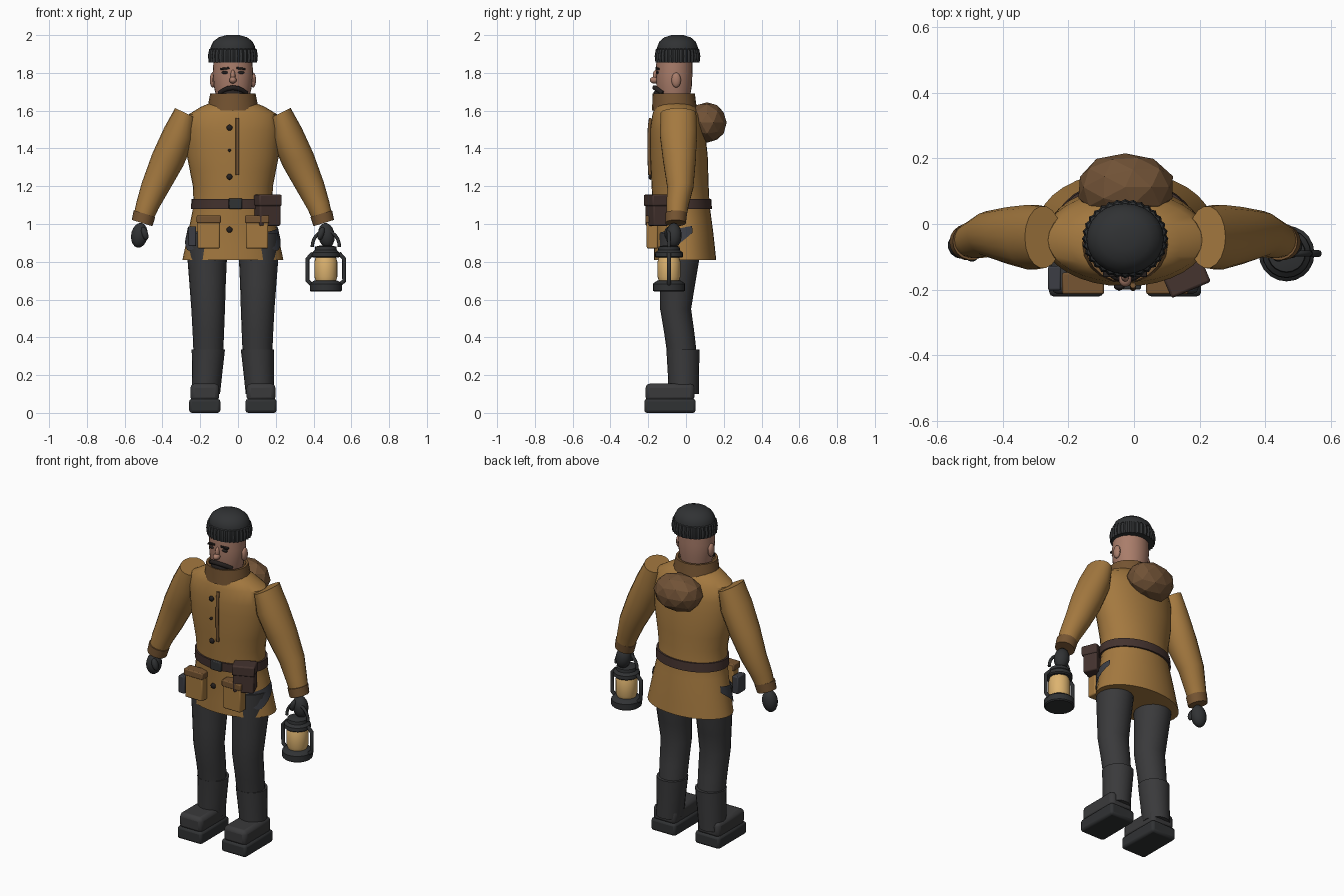
import bpy, bmesh, math, random
from mathutils import Vector, Matrix

if "Cube" in bpy.data.objects:
    bpy.data.objects.remove(bpy.data.objects["Cube"])

random.seed(4)
CX = -0.027  # body centre line


def mat(name, r, g, b):
    m = bpy.data.materials.new(name)
    m.diffuse_color = (r, g, b, 1)
    m.use_nodes = True
    m.node_tree.nodes["Principled BSDF"].inputs["Base Color"].default_value = m.diffuse_color
    return m


COAT = mat("ochre_cloth", .37, .19, .05)
TRIM = mat("brown_trim", .18, .09, .032)
BAG = mat("bag_brown", .165, .085, .037)
LEATHER = mat("dark_leather", .058, .033, .028)
TROUSER = mat("charcoal_cloth", .042, .042, .044)
DARK = mat("dark_knit_and_iron", .030, .032, .034)
SKIN = mat("skin", .40, .205, .145)
HAIR = mat("dark_hair", .018, .014, .013)
GLASS = mat("amber_glass", .72, .45, .16)
SLATE = mat("slate_patch", .045, .048, .058)


def finish(name, bm, m, smooth=True, bevel=0):
    bmesh.ops.recalc_face_normals(bm, faces=bm.faces)
    me = bpy.data.meshes.new(name)
    bm.to_mesh(me)
    bm.free()
    me.materials.append(m)
    ob = bpy.data.objects.new(name, me)
    bpy.context.collection.objects.link(ob)
    bpy.context.view_layer.objects.active = ob
    if bevel:
        b = ob.modifiers.new("bevel", "BEVEL")
        b.width, b.segments = bevel, 2
    if smooth:
        for o in bpy.context.selected_objects:
            o.select_set(False)
        ob.select_set(True)
        bpy.ops.object.shade_smooth_by_angle(angle=math.radians(38))
    return ob


def loft(name, rings, m, n=24, rib=0):
    """Skin over oval rings (x, y, z, rx, ry, tilt about y)."""
    bm = bmesh.new()
    loops = []
    for r in rings:
        x, y, z, rx, ry = r[:5]
        rot = Matrix.Rotation(r[5] if len(r) > 5 else 0, 3, 'Y')
        loop = []
        for i in range(n):
            a = 2 * math.pi * i / n
            k = 1 - rib * (i % 2)
            p = rot @ Vector((rx * k * math.cos(a), ry * k * math.sin(a), 0))
            loop.append(bm.verts.new(p + Vector((x, y, z))))
        loops.append(loop)
    for a, b in zip(loops, loops[1:]):
        for i in range(n):
            bm.faces.new((a[i], a[(i + 1) % n], b[(i + 1) % n], b[i]))
    bm.faces.new(loops[0])
    bm.faces.new(loops[-1])
    return finish(name, bm, m)


def box(name, c, s, m, yaw=0, bevel=.008, roll=0):
    bm = bmesh.new()
    M = (Matrix.Translation(c) @ Matrix.Rotation(yaw, 4, 'Z') @ Matrix.Rotation(roll, 4, 'Y')
         @ Matrix.Diagonal((*s, 1)))
    bmesh.ops.create_cube(bm, size=1, matrix=M)
    return finish(name, bm, m, bevel=bevel)


def ball(name, c, s, m, roll=0):
    bm = bmesh.new()
    M = Matrix.Translation(c) @ Matrix.Rotation(roll, 4, 'Y') @ Matrix.Diagonal((*s, 1))
    bmesh.ops.create_uvsphere(bm, u_segments=14, v_segments=9, radius=1, matrix=M)
    return finish(name, bm, m)


def tube(name, pts, r, m):
    cu = bpy.data.curves.new(name, 'CURVE')
    cu.dimensions = '3D'
    cu.bevel_depth, cu.bevel_resolution, cu.use_fill_caps = r, 2, True
    s = cu.splines.new('POLY')
    s.points.add(len(pts) - 1)
    for p, q in zip(s.points, pts):
        p.co = (*q, 1)
    cu.materials.append(m)
    ob = bpy.data.objects.new(name, cu)
    bpy.context.collection.objects.link(ob)
    return ob


# Coat body: z, half width, front y, back y
PROFILE = [(.81, .267, -.17, .16), (.95, .238, -.17, .145), (1.10, .208, -.177, .125),
           (1.2, .212, -.182, .12), (1.36, .243, -.19, .115), (1.5, .25, -.19, .10),
           (1.58, .235, -.178, .08), (1.62, .17, -.165, .05), (1.645, .11, -.15, .03)]


def coat_at(z):
    for a, b in zip(PROFILE, PROFILE[1:]):
        if a[0] <= z <= b[0]:
            t = (z - a[0]) / (b[0] - a[0])
            return [p + (q - p) * t for p, q in zip(a, b)]
    return PROFILE[-1]


def ring(z, grow=0):
    _, hx, f, b = coat_at(z)
    return (CX, (f + b) / 2, z, hx + grow, (b - f) / 2 + grow)


loft("coat", [ring(z) for z in (.81, .88, .95, 1.03, 1.1, 1.2, 1.28, 1.36, 1.43, 1.5, 1.58, 1.62, 1.645)], COAT, 32)
loft("belt", [ring(1.08, 0), ring(1.08, .01), ring(1.132, .01), ring(1.132, 0)], LEATHER, 32)
loft("collar", [(CX, -.06, 1.60, .137, .12), (CX, -.063, 1.65, .128, .115), (CX, -.065, 1.69, .12, .112),
                (CX, -.065, 1.69, .106, .098), (CX, -.065, 1.67, .10, .09)], TRIM, 20)
box("buckle", (-.014, -.19, 1.108), (.07, .02, .056), DARK, bevel=.005)

# Coat front fastening
tube("placket_strip", [(-.003, coat_at(z)[2] - .006, z) for z in (1.26, 1.31, 1.37, 1.45, 1.52, 1.56)], .009, TRIM)
for z, r in ((1.51, .016), (1.39, .008), (1.25, .016), (.97, .016)):
    ball("button", (-.045, coat_at(z)[2] - .004, z), (r, .01, r), HAIR)

# Belt pouch with lid
box("pouch", (.155, -.155, 1.065), (.12, .085, .15), LEATHER, yaw=.4)
box("pouch_lid", (.156, -.158, 1.125), (.13, .094, .06), LEATHER, yaw=.4)

for s in (-1, 1):
    # Pockets with flaps
    px = CX + s * .128
    box("pocket", (px, -.178, .955), (.118, .06, .17), COAT)
    box("pocket_flap", (px, -.181, 1.025), (.128, .066, .04), TRIM, bevel=.006)

    # Cloth patch hugging the coat side
    bm = bmesh.new()
    rows = []
    for i in range(9):
        t = i / 8
        ang = -.85 + 1.15 * t
        top = .955 + .035 * t
        low = .86 + .10 * max(0, abs(t - .3) * 1.5 - .1)
        col = []
        for k in range(4):
            z = min(low, top - .012) + (top - min(low, top - .012)) * k / 3
            x, y, z, rx, ry = ring(z, .007)
            col.append(bm.verts.new((x + s * rx * math.cos(ang), y + ry * math.sin(ang), z)))
        rows.append(col)
    for a, b in zip(rows, rows[1:]):
        for k in range(3):
            bm.faces.new((a[k], b[k], b[k + 1], a[k + 1]))
    finish("side_patch", bm, SLATE)

    # Sleeves: offset, y, z, radius, depth, tilt
    sleeve = [(.25, -.04, 1.587, .062, .095, -.45), (.285, -.04, 1.475, .086, .10, -.42),
              (.345, -.035, 1.34, .088, .088, -.40), (.412, -.03, 1.195, .074, .07, -.36),
              (.452, -.045, 1.10, .061, .06, -.33), (.474, -.05, 1.035, .053, .052, -.30)]
    loft("sleeve", [(CX + s * a, y, z, r, d, s * t) for a, y, z, r, d, t in sleeve], COAT, 18)
    cuff = [(.468, -.052, 1.055, .050, .048), (.468, -.052, 1.055, .060, .058),
            (.481, -.055, 1.005, .057, .055), (.481, -.055, 1.005, .045, .044)]
    loft("cuff", [(CX + s * a, y, z, r, d, s * -.3) for a, y, z, r, d in cuff], TRIM, 18)

    # Gloved hands
    hx = CX + s * .495
    ball("glove", (hx, -.065, .94), (.045, .042, .066), DARK, s * -.15)
    ball("glove_thumb", (hx - s * .028, -.095, .95), (.018, .02, .036), DARK, s * .3)

    # Trouser legs
    leg = [(.138, -.03, .95, .105, .11), (.136, -.035, .81, .104, .105), (.134, -.045, .68, .096, .093),
           (.131, -.055, .55, .089, .082), (.130, -.035, .42, .083, .08), (.130, -.02, .30, .078, .078)]
    loft("trouser_leg", [(CX + s * a, y, z, r, d) for a, y, z, r, d in leg], TROUSER, 20)

    # Boots
    shaft = [(.130, -.016, .335, .078, .075), (.130, -.016, .335, .088, .088), (.136, -.014, .22, .081, .083),
             (.143, -.012, .10, .075, .080)]
    loft("boot_shaft", [(CX + s * a, y, z, r, d) for a, y, z, r, d in shaft], TROUSER, 20)
    fx = CX + s * .149
    box("boot_sole", (fx, -.085, .037), (.165, .272, .074), DARK, bevel=.014)
    box("boot_upper", (fx, -.085, .108), (.152, .258, .094), TROUSER, bevel=.022)

    # Ears, eyes and brows
    ball("ear", (CX + s * .107, -.052, 1.762), (.016, .025, .04), SKIN)
    ball("eye", (CX + s * .042, -.150, 1.802), (.019, .010, .008), HAIR)
    box("brow", (CX + s * .043, -.151, 1.823), (.048, .022, .011), HAIR, roll=s * .12, bevel=.003)

# Small slab hanging beside one pocket
box("hip_tool", (-.242, -.165, .935), (.04, .075, .105), SLATE, bevel=.006)

# Head and face
loft("head", [(CX, -.06, 1.62, .08, .075), (CX, -.063, 1.68, .09, .085), (CX, -.063, 1.73, .101, .094),
              (CX, -.063, 1.80, .107, .097), (CX, -.06, 1.90, .10, .095)], SKIN, 24)
ball("nose_bridge", (CX, -.158, 1.785), (.013, .018, .032), SKIN)
ball("nose_tip", (CX, -.168, 1.762), (.02, .024, .018), SKIN)
tube("moustache", [(CX + .07 * t, -.166 + .045 * t * t, 1.722 - .03 * t * t)
                   for t in (-1, -.7, -.4, 0, .4, .7, 1)], .013, HAIR)
ball("beard", (CX, -.135, 1.69), (.058, .038, .026), HAIR)

# Knitted cap
HY = -.045
loft("cap_band", [(CX, HY, 1.855, .108, .10), (CX, HY, 1.855, .128, .117), (CX, HY, 1.89, .132, .121),
                  (CX, HY, 1.925, .126, .115), (CX, HY, 1.935, .11, .10)], DARK, 64, rib=.05)
loft("cap_crown", [(CX, HY, 1.90, .12, .11), (CX, HY, 1.94, .117, .107), (CX, HY, 1.967, .103, .095),
                   (CX, HY, 1.988, .076, .07), (CX, HY, 2.0, .035, .032)], DARK, 24)

# Faceted back bundle
bm = bmesh.new()
bmesh.ops.create_icosphere(bm, subdivisions=2, radius=1)
for v in bm.verts:
    v.co *= random.uniform(.95, 1.03)
    v.co = Vector((CX + v.co.x * .15, .112 + v.co.y * .108, 1.537 + v.co.z * .11))
finish("back_bundle", bm, BAG, smooth=False)

# Lantern
LX, LY = .465, -.09


def turned(name, prof, m, n=20):
    return loft(name, [(LX, LY, z, r, r) for z, r in prof], m, n)


turned("lantern_base", [(.642, .078), (.648, .085), (.682, .085), (.69, .078), (.70, .062)], DARK)
turned("lantern_glass", [(.695, .052), (.72, .061), (.80, .061), (.83, .052)], GLASS)
turned("lantern_top", [(.822, .068), (.828, .075), (.848, .073), (.862, .058), (.88, .056), (.886, .03)], DARK)
for s in (-1, 1):
    tube("lantern_side_bar", [(LX + s * d, LY, z) for d, z in
                              ((.07, .675), (.097, .70), (.097, .815), (.07, .845))], .011, DARK)
tube("lantern_handle", [(LX + .072 * math.cos(a), LY, .878 + .085 * math.sin(a))
                        for a in (math.pi * i / 12 for i in range(13))], .009, DARK)
